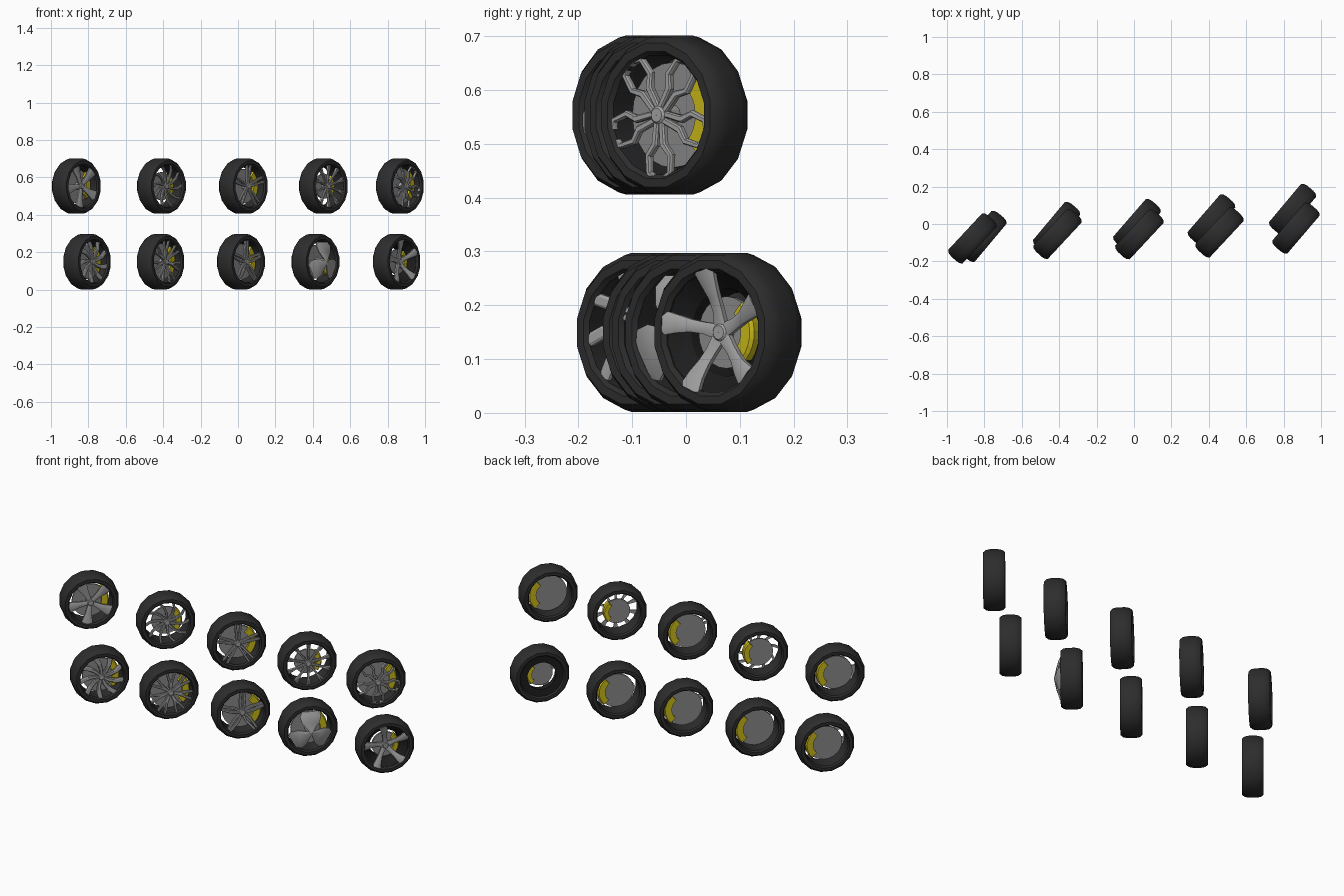
import bpy, bmesh, math
from mathutils import Matrix, Vector

if "Cube" in bpy.data.objects:
    bpy.data.objects.remove(bpy.data.objects["Cube"])


def mat(name, c):
    m = bpy.data.materials.new(name)
    m.diffuse_color = (*c, 1)
    m.use_nodes = True
    m.node_tree.nodes["Principled BSDF"].inputs["Base Color"].default_value = m.diffuse_color
    return m


RUBBER = mat("black rubber", (0.026, 0.026, 0.027))
DARK = mat("dark rim", (0.012, 0.012, 0.012))
SILVER = mat("silver alloy", (0.36, 0.36, 0.36))
STEEL = mat("disc steel", (0.25, 0.25, 0.25))
YELLOW = mat("yellow caliper", (0.58, 0.48, 0.01))


def finish(bm, name, material, place, smooth=False):
    bmesh.ops.recalc_face_normals(bm, faces=bm.faces)
    me = bpy.data.meshes.new(name)
    bm.to_mesh(me)
    bm.free()
    ob = bpy.data.objects.new(name, me)
    bpy.context.collection.objects.link(ob)
    me.materials.append(material)
    ob.matrix_world = place
    if smooth:
        bpy.ops.object.select_all(action='DESELECT')
        ob.select_set(True)
        bpy.context.view_layer.objects.active = ob
        bpy.ops.object.shade_smooth_by_angle(angle=math.radians(32))


def sweep(bm, rings, closed):
    """Join equal vertex rings into a tube, capping the ends if it is open."""
    vs = [[bm.verts.new(p) for p in r] for r in rings]
    k = len(vs[0])
    for i in range(len(vs) if closed else len(vs) - 1):
        a, b = vs[i], vs[(i + 1) % len(vs)]
        for j in range(k):
            bm.faces.new((a[j], a[(j + 1) % k], b[(j + 1) % k], b[j]))
    if not closed:
        bm.faces.new(vs[0])
        bm.faces.new(vs[-1])


def revolve(profile, n, a0=0.0, span=2 * math.pi):
    """Turn a closed (radius, y) outline about the axle."""
    bm = bmesh.new()
    full = span > 6.28
    cnt = n if full else n + 1
    rings = [[(r * math.cos(a0 + span * i / n), y, r * math.sin(a0 + span * i / n))
              for r, y in profile] for i in range(cnt)]
    sweep(bm, rings, full)
    return bm


def bar(bm, path, angle, thick):
    """One spoke bar; path points are (radial, sideways, half width, front height)."""
    d, s = Vector((math.cos(angle), 0, math.sin(angle))), Vector((-math.sin(angle), 0, math.cos(angle)))
    rings = []
    for i, (u, v, w, h) in enumerate(path):
        p, q = path[max(i - 1, 0)], path[min(i + 1, len(path) - 1)]
        t = Vector((q[0] - p[0], q[1] - p[1])).normalized()
        side = d * -t.y + s * t.x
        c = d * u + s * v
        f, b = Vector((0, -h, 0)), Vector((0, -h + thick, 0))
        rings.append([c - side * w + b, c - side * w + f * 0.93, c - side * w * .6 + f,
                      c + side * w * .6 + f, c + side * w + f * 0.93, c + side * w + b])
    sweep(bm, rings, False)


def mirrored(p):
    return [(u, -v, w, h) for u, v, w, h in p]


# Spoke designs: bars of one repeat
blade = [(.01, 0, .01, .04), (.06, .002, .016, .043), (.114, .006, .03, .047)]
swirl = [(.012, 0, .006, .035), (.05, .002, .006, .038), (.085, .016, .006, .042), (.108, .04, .006, .045)]
pair = [(.012, .004, .006, .038), (.06, .009, .006, .042), (.114, .014, .006, .046)]
thin = [(.012, 0, .006, .036), (.07, 0, .005, .042), (.114, .007, .005, .046)]
loop = [(.012, .006, .006, .047), (.055, .010, .007, .048), (.075, .027, .006, .047),
        (.108, .025, .005, .047), (.117, .010, .005, .047), (.117, 0, .005, .047)]
turbine = [(.012, 0, .007, .04), (.045, .003, .01, .043), (.08, .014, .012, .045), (.109, .034, .012, .046)]
fork = [(.012, 0, .007, .04), (.055, .004, .007, .043), (.085, .014, .006, .045), (.113, .02, .006, .046)]
star = [(.012, .005, .007, .042), (.05, .012, .007, .044), (.115, .007, .007, .047)]
shield = [(.004, 0, .008, .085), (.05, 0, .046, .073), (.085, 0, .055, .062), (.106, 0, .04, .052)]
flare = [(.01, 0, .014, .024), (.04, 0, .011, .028), (.065, .001, .012, .036),
         (.09, .003, .017, .046), (.117, .007, .023, .053)]

UP = math.pi / 2
# (name, x, y, z, turn, disc radius, spoke count, first angle, bars, hub front, deep rim)
TOP, LOW = .5535, .1495
wheels = [
    ("broad_blade", -.864, -.077, TOP, 47, .09, 5, UP + .4, [blade], .044, False),
    ("swirl", -.409, -.053, TOP, 47, .075, 10, UP, [swirl], .04, False),
    ("twin_spoke", .029, -.055, TOP, 47, .092, 5, UP, [pair, mirrored(pair)], .043, False),
    ("thin_spoke", .457, -.045, TOP, 47, .067, 10, UP, [thin, mirrored(thin)], .041, False),
    ("petal_loop", .866, -.022, TOP, 49.5, .098, 5, -UP, [loop, mirrored(loop)], .051, False),
    ("turbine", -.807, -.066, LOW, 50, .092, 9, UP, [turbine], .044, False),
    ("forked", -.414, -.018, LOW, 50, .098, 7, UP, [fork, mirrored(fork)], .044, False),
    ("star", .016, -.002, LOW, 49, .096, 5, UP, [star, mirrored(star)], .046, False),
    ("shield", .414, .023, LOW, 49, .09, 3, UP, [shield], .08, False),
    ("flared", .848, .078, LOW, 50, .067, 5, UP + .1, [flare], .028, True),
]

for name, x, y, z, turn, rd, n, a0, bars, hub, deep in wheels:
    place = Matrix.Translation((x, y, z)) @ Matrix.Rotation(math.radians(turn), 4, 'Z')
    half = math.pi / 16

    # Tyre
    outer = [(.113, -.044), (.12, -.053), (.136, -.053), (.1465, -.04), (.1505, -.02),
             (.1505, .02), (.1465, .04), (.136, .053), (.12, .053), (.113, .044)]
    finish(revolve(outer, 16, half), name + "_tyre", RUBBER, place, True)

    # Deep tapered rim
    if deep:
        cone = [(.114, -.043), (.082, -.008), (.075, .04), (.114, .043)]
        finish(revolve(cone, 24), name + "_rim_barrel", DARK, place, True)

    # Brake disc
    bm = bmesh.new()
    bmesh.ops.create_cone(bm, cap_ends=True, segments=24, radius1=rd, radius2=rd, depth=.01,
                          matrix=Matrix.Rotation(UP, 4, 'X'))
    finish(bm, name + "_brake_disc", STEEL, place)

    # Caliper straddling the disc edge
    ri, ro = rd * .68, min(rd * 1.1, .106)
    cal = [(ri, -.018), (ro - .006, -.018), (ro, -.012), (ro, .012), (ro - .006, .018), (ri, .018)]
    finish(revolve(cal, 8, math.radians(-45), math.radians(95)), name + "_caliper", YELLOW, place)

    # Spokes
    bm = bmesh.new()
    for i in range(n):
        for b in bars:
            bar(bm, b, a0 + 2 * math.pi * i / n, .012)
    finish(bm, name + "_spokes", SILVER, place, True)

    # Hub cap and axle
    bm = revolve([(.0005, -hub), (.013, -hub), (.017, -hub + .004), (.02, 0), (.0005, 0)], 12)
    finish(bm, name + "_hub", SILVER, place)
